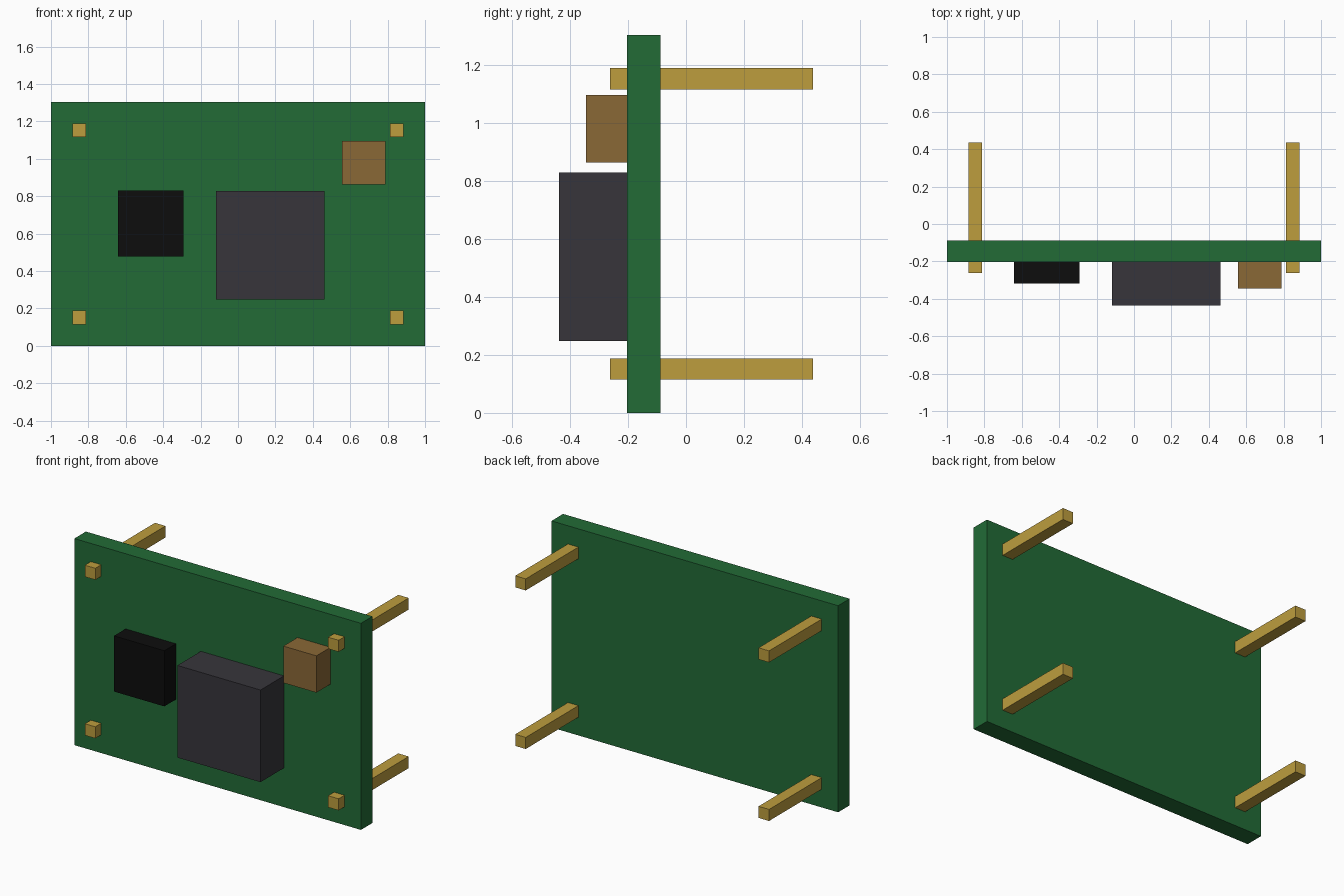
import bpy
import bmesh
from mathutils import Vector

cube = bpy.data.objects.get("Cube")
if cube:
    bpy.data.objects.remove(cube, do_unlink=True)


def material(name, rgb):
    m = bpy.data.materials.new(name)
    m.use_nodes = True
    m.diffuse_color = (*rgb, 1)
    m.node_tree.nodes["Principled BSDF"].inputs["Base Color"].default_value = (*rgb, 1)
    return m


green = material("board green", (0.016, 0.147, 0.037))
gold = material("brass gold", (0.51, 0.337, 0.048))
brown = material("brown", (0.254, 0.138, 0.037))
grey = material("dark grey", (0.038, 0.036, 0.044))
black = material("black", (0.004, 0.004, 0.004))


def box(name, x, y, z, mat):
    """Box from (min, max) ranges on each axis, origin at its centre."""
    size = Vector((x[1] - x[0], y[1] - y[0], z[1] - z[0]))
    bm = bmesh.new()
    bmesh.ops.create_cube(bm, size=1)
    bmesh.ops.scale(bm, vec=size, verts=bm.verts)
    mesh = bpy.data.meshes.new(name)
    bm.to_mesh(mesh)
    bm.free()
    mesh.materials.append(mat)
    obj = bpy.data.objects.new(name, mesh)
    obj.location = (sum(x) / 2, sum(y) / 2, sum(z) / 2)
    bpy.context.collection.objects.link(obj)
    return obj


# Circuit board, standing upright
HEIGHT = 1.303
FRONT = -0.203
box("circuit_board", (-1, 1), (FRONT, -0.088), (0, HEIGHT), green)

# Components on the front face
box("small_chip", (-0.642, -0.291), (-0.319, FRONT), (0.478, 0.829), black)
box("large_chip", (-0.117, 0.463), (-0.437, FRONT), (0.247, 0.828), grey)
box("connector_block", (0.557, 0.788), (-0.344, FRONT), (0.863, 1.095), brown)

# Corner standoffs passing through the board
HALF = 0.0365
for side, sx in (("right", -1), ("left", 1)):
    for level, sz in (("lower", -1), ("upper", 1)):
        cx, cz = sx * 0.849, HEIGHT / 2 + sz * 0.5
        box(f"standoff_{level}_{side}", (cx - HALF, cx + HALF),
            (-0.262, 0.437), (cz - HALF, cz + HALF), gold)
